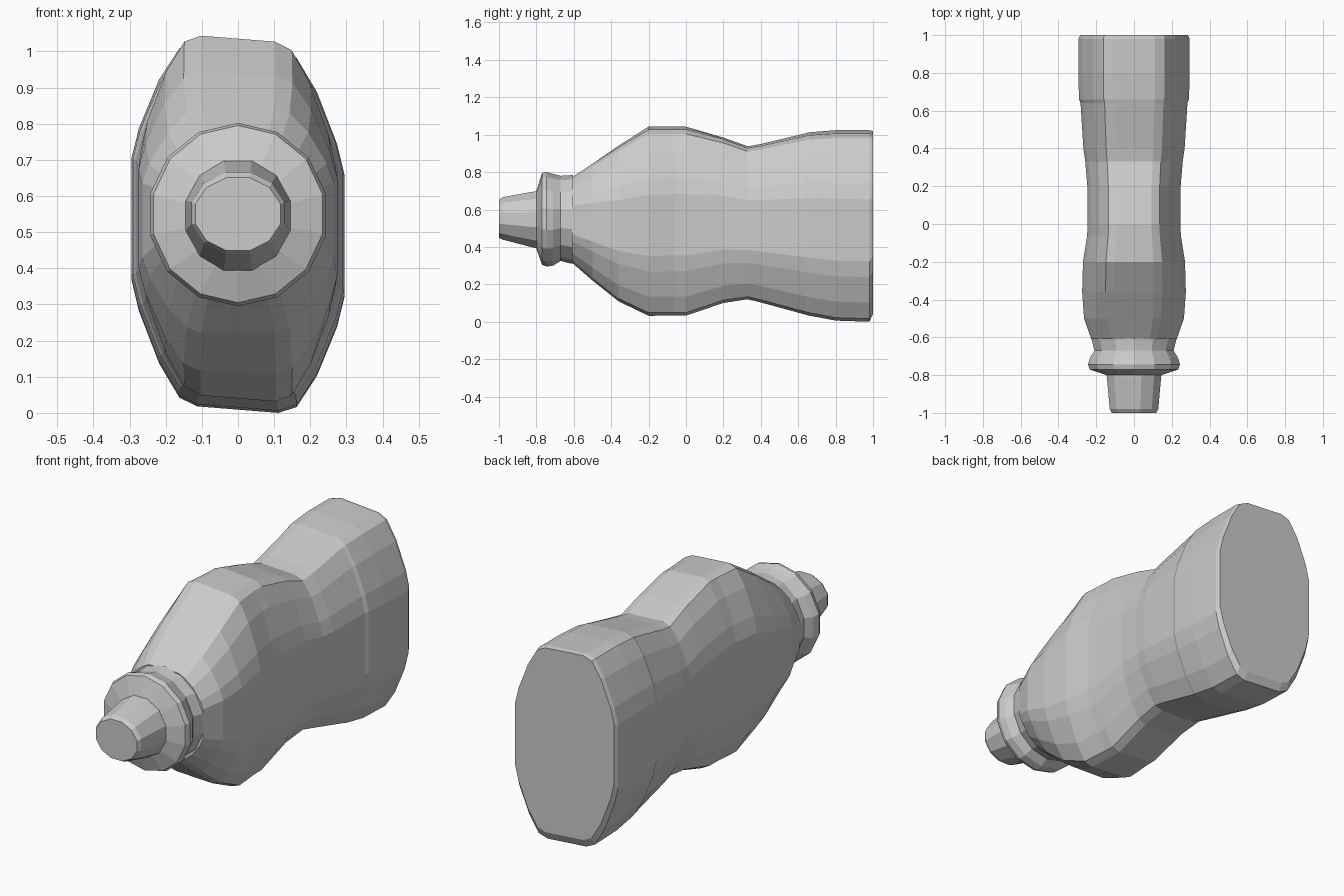
import bpy, bmesh, math

if "Cube" in bpy.data.objects:
    bpy.data.objects.remove(bpy.data.objects["Cube"])

# One quadrant of the flattened body section (unit half-width / half-height)
QUAD = [(1, .33), (.93, .5), (.74, .78), (.55, .96), (.38, 1)]
BODY = (QUAD + [(-x, z) for x, z in reversed(QUAD)]
        + [(-x, -z) for x, z in QUAD] + [(x, -z) for x, z in reversed(QUAD)])


def circle(n):
    return [(math.cos(math.tau * (i + .5) / n), math.sin(math.tau * (i + .5) / n))
            for i in range(n)]


def loft(name, shape, sections):
    """Sections: y, half-width, bottom z, top z, roundness, shear."""
    bm = bmesh.new()
    rings = []
    for y, w, lo, hi, rnd, shear in sections:
        ring = []
        for x, z in shape:
            r = math.hypot(x, z)
            x += (x / r - x) * rnd
            z += (z / r - z) * rnd
            px = x * w
            ring.append(bm.verts.new((px, y, (lo + hi) / 2 + z * (hi - lo) / 2 - shear * px)))
        rings.append(ring)
    n = len(shape)
    for a, b in zip(rings, rings[1:]):
        for i in range(n):
            bm.faces.new((a[i], a[(i + 1) % n], b[(i + 1) % n], b[i]))
    bm.faces.new(rings[0])
    bm.faces.new(rings[-1])
    bmesh.ops.recalc_face_normals(bm, faces=bm.faces)
    mesh = bpy.data.meshes.new(name)
    bm.to_mesh(mesh)
    bm.free()
    obj = bpy.data.objects.new(name, mesh)
    bpy.context.collection.objects.link(obj)
    return obj


# Flattened bottle body with a pinched waist
loft("bottle_body", BODY, [
    (1.00, .285, .05, 1.01, 0, .08),
    (.98, .295, .009, 1.015, 0, .08),
    (.80, .295, .015, 1.015, 0, .08),
    (.66, .291, .04, 1.005, 0, .07),
    (.64, .283, .045, 1.0, 0, .07),
    (.40, .268, .108, .945, 0, .05),
    (.33, .258, .125, .933, 0, .05),
    (.20, .247, .105, .98, 0, .05),
    (.00, .246, .04, 1.035, 0, .08),
    (-.06, .248, .04, 1.035, 0, .08),
    (-.20, .270, .04, 1.035, 0, .08),
    (-.36, .276, .11, .94, .1, .04),
    (-.50, .270, .212, .853, .4, 0),
    (-.61, .238, .30, .788, 1, 0),
])

# Round neck and flange
loft("neck_ring", circle(14), [
    (-.605, .232, .31, .785, 0, 0),
    (-.62, .228, .312, .783, 0, 0),
    (-.67, .215, .325, .78, 0, 0),
    (-.71, .240, .30, .79, 0, 0),
    (-.745, .250, .295, .802, 0, 0),
    (-.77, .240, .305, .795, 0, 0),
    (-.80, .150, .39, .70, 0, 0),
])

# Tapered spout
loft("spout", circle(12), [
    (-.78, .152, .385, .705, 0, 0),
    (-.82, .148, .392, .70, 0, 0),
    (-.98, .133, .435, .67, 0, 0),
    (-1.0, .122, .445, .655, 0, 0),
])
